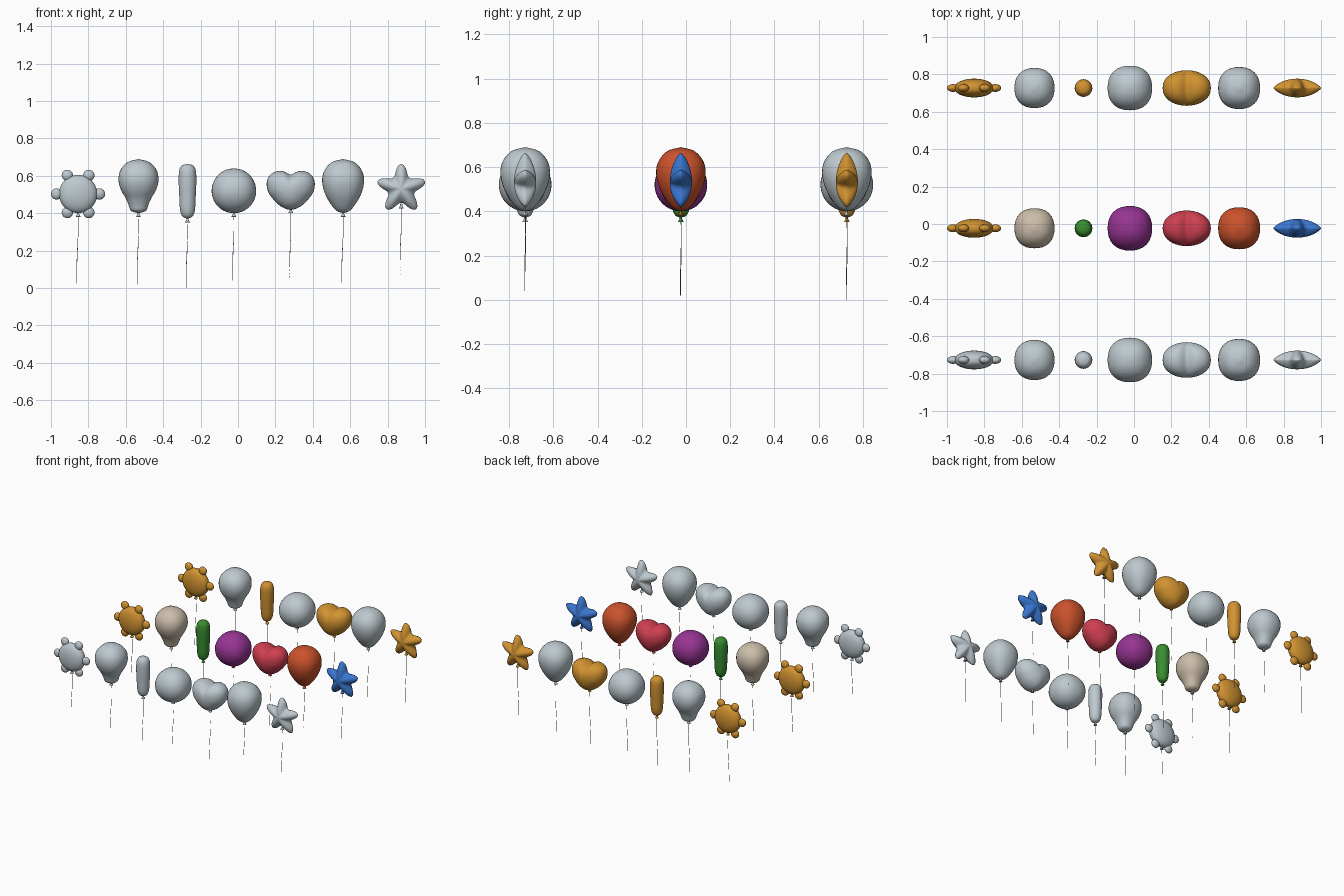
import bpy, bmesh, math
from mathutils import Matrix, Vector

cube = bpy.data.objects.get("Cube")
if cube:
    bpy.data.objects.remove(cube, do_unlink=True)


def material(name, rgb):
    m = bpy.data.materials.new(name)
    m.use_nodes = True
    m.diffuse_color = (*rgb, 1)
    m.node_tree.nodes["Principled BSDF"].inputs["Base Color"].default_value = (*rgb, 1)
    return m


MATS = {name: material(name, rgb) for name, rgb in {
    "silver": (0.51, 0.58, 0.62),
    "gold": (0.64, 0.29, 0.03),
    "beige": (0.60, 0.51, 0.40),
    "green": (0.04, 0.27, 0.03),
    "purple": (0.31, 0.035, 0.29),
    "crimson": (0.62, 0.05, 0.08),
    "vermilion": (0.60, 0.085, 0.025),
    "blue": (0.04, 0.18, 0.62),
    "string_grey": (0.35, 0.33, 0.30),
}.items()}


def smooth(keys, u):
    """Catmull-Rom value at u (0..1) along evenly spaced keys."""
    n = len(keys) - 1
    i = min(int(u * n), n - 1)
    f = u * n - i
    b, c = keys[i], keys[i + 1]
    a = keys[i - 1] if i > 0 else c if isinstance(c, float) else 2 * b - c
    d = keys[i + 2] if i + 2 <= n else b if isinstance(b, float) else 2 * c - b
    return b + (c - a) * (f / 2) + (2 * a - 5 * b + 4 * c - d) * (f * f / 2) \
        + (3 * b - a - 3 * c + d) * (f ** 3 / 2)


def skin(bm, rings, top, bottom):
    """Closed skin through rings of points, with a pole at each end."""
    loops = [[bm.verts.new(p) for p in ring] for ring in rings]
    first, last = bm.verts.new(top), bm.verts.new(bottom)
    n = len(loops[0])
    for j in range(n):
        k = (j + 1) % n
        bm.faces.new((first, loops[0][j], loops[0][k]))
        bm.faces.new((last, loops[-1][k], loops[-1][j]))
        for a, b in zip(loops, loops[1:]):
            bm.faces.new((a[j], b[j], b[k], a[k]))


def lathe(bm, profile, steps=26, sides=32, power=2.3):
    """Turn (radius, height) points into a slightly squared round body."""
    pts = [smooth(profile, i / steps) for i in range(steps + 1)]
    rings = []
    for r, z in pts[1:-1]:
        ring = []
        for j in range(sides):
            c, s = math.cos(2 * math.pi * j / sides), math.sin(2 * math.pi * j / sides)
            q = max(r, 0.001) / (abs(c) ** power + abs(s) ** power) ** (1 / power)
            ring.append((q * c, q * s, z))
        rings.append(ring)
    skin(bm, rings, (0, 0, pts[0].y), (0, 0, pts[-1].y))


def pillow(bm, radius, depth, puff, place, steps=20, sides=60):
    """Inflated flat shape; radius(angle) is its outline, angle from the top."""
    rings = []
    for i in range(1, steps):
        phi = math.pi * i / steps
        t, c = math.sin(phi), math.cos(phi)
        y = -depth * math.copysign(abs(c) ** puff, c)
        ring = []
        for j in range(sides):
            a = 2 * math.pi * j / sides
            r = radius(a) * t
            ring.append(place @ Vector((r * math.sin(a), y, r * math.cos(a))))
        rings.append(ring)
    skin(bm, rings, place @ Vector((0, -depth, 0)), place @ Vector((0, depth, 0)))


def profile(*pts):
    return [Vector(p) for p in pts]


def up(z):
    return Matrix.Translation((0, 0, z))


# Balloon shapes
def flower(bm):
    pillow(bm, lambda a: 0.102, 0.05, 0.85, up(0.503))
    for k in range(6):
        place = up(0.503) @ Matrix.Rotation(math.radians(30 + 60 * k), 4, 'Y') @ up(0.111)
        pillow(bm, lambda a: 0.030 + 0.004 * math.cos(a), 0.021, 1, place, 12, 20)


def bulb(bm):
    lathe(bm, profile((0, .69), (.058, .673), (.097, .63), (.107, .577), (.094, .525),
                      (.068, .48), (.053, .445), (.04, .413), (0, .40)))


def sausage(bm):
    lathe(bm, profile((0, .663), (.03, .655), (.045, .625), (.047, .56), (.044, .49),
                      (.040, .42), (.027, .383), (0, .37)), power=2)


def ball(bm):
    lathe(bm, [Vector((.119 * math.sin(math.pi * i / 10), .52 + .12 * math.cos(math.pi * i / 10)))
               for i in range(11)])


def heart(bm):
    keys = [.077, .112, .135, .126, .109, .107, .112]
    pillow(bm, lambda a: smooth(keys, min(a, 2 * math.pi - a) / math.pi), 0.095, 0.9, up(0.53))


def teardrop(bm):
    lathe(bm, profile((0, .69), (.062, .672), (.102, .625), (.112, .57), (.099, .51),
                      (.07, .455), (.035, .413), (0, .40)))


def star(bm):
    pillow(bm, lambda a: 0.074 + 0.06 * ((1 + math.cos(5 * a)) / 2) ** 1.4, 0.05, 1.5, up(0.53))


def knot(bm, z):
    lathe(bm, profile((0, z + .008), (.006, z + .004), (.006, z - .004), (.012, z - .016),
                      (.011, z - .019), (0, z - .016)), 10, 12, 2)


def string(name, x, y, top, bottom):
    cu = bpy.data.curves.new(name, 'CURVE')
    cu.dimensions = '3D'
    cu.bevel_depth = 0.0012
    cu.bevel_resolution = 1
    cu.use_fill_caps = True
    sp = cu.splines.new('POLY')
    sp.points.add(8)
    for i, p in enumerate(sp.points):
        u = i / 8
        p.co = (x - 0.006 * u + 0.002 * math.sin(6 * u), y + 0.002 * math.sin(5 * u),
                top + (bottom - top) * u, 1)
    cu.materials.append(MATS["string_grey"])
    bpy.context.collection.objects.link(bpy.data.objects.new(name, cu))


def balloon(name, shape, x, y, neck, colour):
    bm = bmesh.new()
    shape(bm)
    knot(bm, neck)
    bmesh.ops.recalc_face_normals(bm, faces=bm.faces)
    for f in bm.faces:
        f.smooth = True
    me = bpy.data.meshes.new(name)
    bm.to_mesh(me)
    bm.free()
    me.materials.append(MATS[colour])
    ob = bpy.data.objects.new(name, me)
    ob.location = (x, y, 0)
    bpy.context.collection.objects.link(ob)


# Columns: name, shape, x, neck height, string end, colours front / middle / back
COLUMNS = [
    ("flower", flower, -0.855, 0.40, 0.065, ("silver", "gold", "gold")),
    ("bulb", bulb, -0.532, 0.40, 0.06, ("silver", "beige", "silver")),
    ("sausage", sausage, -0.27, 0.37, 0.04, ("silver", "green", "gold")),
    ("round", ball, -0.022, 0.40, 0.08, ("silver", "purple", "silver")),
    ("heart", heart, 0.282, 0.42, 0.05, ("silver", "crimson", "gold")),
    ("teardrop", teardrop, 0.562, 0.40, 0.07, ("silver", "vermilion", "silver")),
    ("star", star, 0.873, 0.445, 0.11, ("silver", "blue", "gold")),
]
ROWS = [("front", -0.727), ("middle", -0.023), ("back", 0.727)]

for r, (row, y) in enumerate(ROWS):
    for name, shape, x, neck, end, colours in COLUMNS:
        balloon(f"{row}_{name}_balloon", shape, x, y, neck, colours[r])
        string(f"{row}_{name}_string", x, y, neck - 0.012, end - 0.02 * r)
